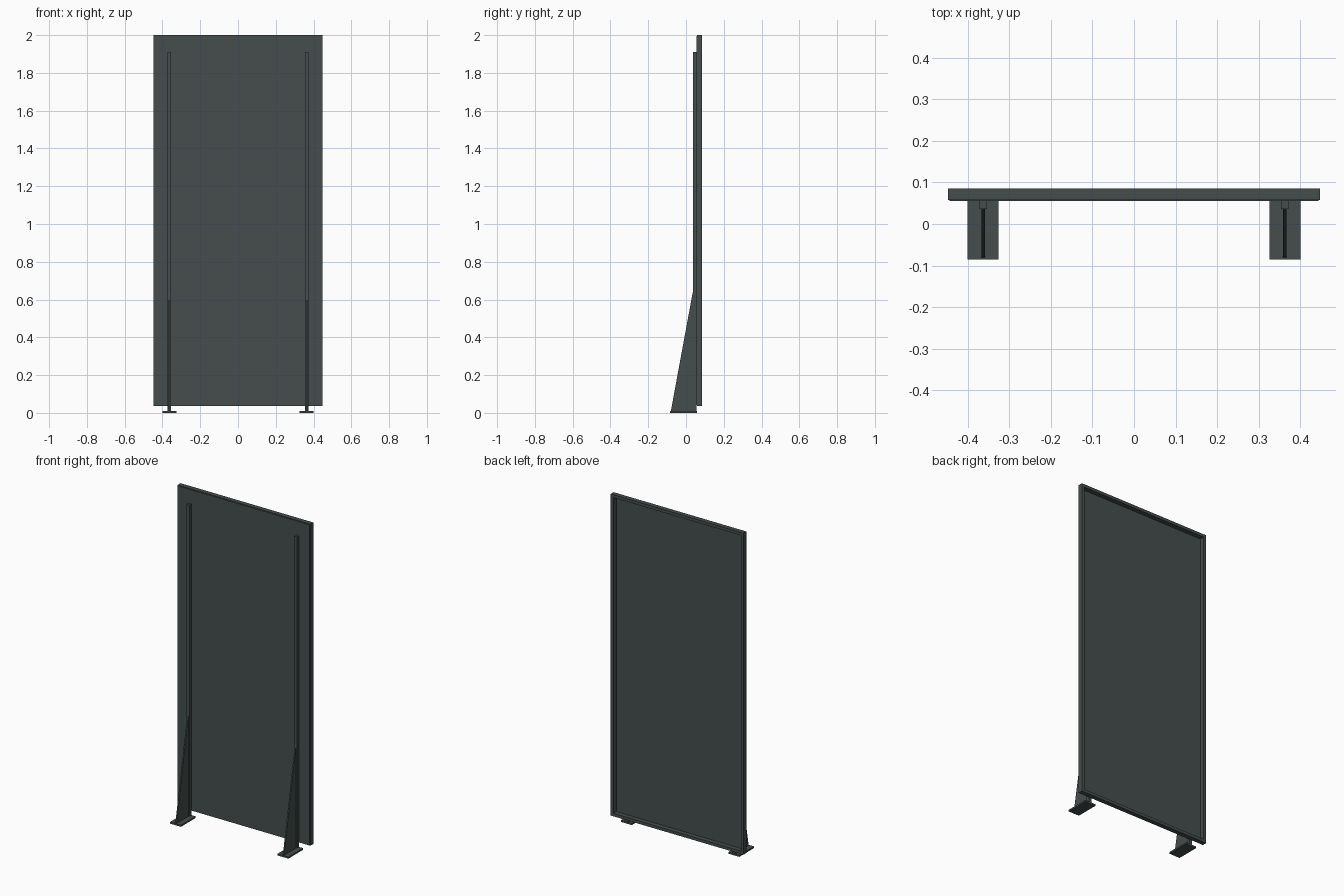
import bpy
import bmesh

cube = bpy.data.objects.get("Cube")
if cube:
    bpy.data.objects.remove(cube, do_unlink=True)

# Single painted-steel colour
steel = bpy.data.materials.new("dark grey green steel")
steel.use_nodes = True
colour = (0.06, 0.075, 0.073, 1)
steel.diffuse_color = colour
steel.node_tree.nodes["Principled BSDF"].inputs["Base Color"].default_value = colour


def add_prism(name, profile, axis, start, end):
    """Extrude a 2D profile along x or y from start to end."""
    place = {"x": lambda a, b, d: (d, a, b), "y": lambda a, b, d: (a, d, b)}[axis]
    bm = bmesh.new()
    face = bm.faces.new([bm.verts.new(place(a, b, start)) for a, b in profile])
    grown = bmesh.ops.extrude_face_region(bm, geom=[face])
    step = place(0, 0, end - start)
    verts = [v for v in grown["geom"] if isinstance(v, bmesh.types.BMVert)]
    bmesh.ops.translate(bm, vec=step, verts=verts)
    bmesh.ops.recalc_face_normals(bm, faces=bm.faces)
    mesh = bpy.data.meshes.new(name)
    bm.to_mesh(mesh)
    bm.free()
    mesh.materials.append(steel)
    obj = bpy.data.objects.new(name, mesh)
    bpy.context.collection.objects.link(obj)
    return obj


def add_box(name, x, y, z):
    corners = [(y[0], z[0]), (y[1], z[0]), (y[1], z[1]), (y[0], z[1])]
    return add_prism(name, corners, "x", *x)


# Thin front sheet over a mitred rim that is open at the back
half, low, high, rim = 0.448, 0.037, 2.0, 0.018
front, sheet_back, back = 0.055, 0.058, 0.086
add_box("front_sheet", (-half + 0.004, half - 0.004), (front, sheet_back),
        (low + 0.004, high - 0.004))
outer = [(-half, low), (half, low), (half, high), (-half, high)]
inner = [(-half + rim, low + rim), (half - rim, low + rim),
         (half - rim, high - rim), (-half + rim, high - rim)]
for i, name in enumerate(("bottom_rim", "left_rim", "top_rim", "right_rim")):
    j = (i + 1) % 4
    add_prism(name, [outer[i], outer[j], inner[j], inner[i]], "y", sheet_back, back)

# Two supports: upright post, tapered gusset and foot plate
for side, x in (("left", 0.363), ("right", -0.363)):
    add_box(side + "_post", (x - 0.009, x + 0.009), (0.036, front), (0.01, 1.91))
    add_prism(side + "_gusset", [(-0.08, 0.01), (0.036, 0.01), (0.036, 0.64)],
              "x", x - 0.004, x + 0.004)
    add_box(side + "_foot_plate", (x - 0.037, x + 0.037), (-0.085, 0.057), (0, 0.01))
